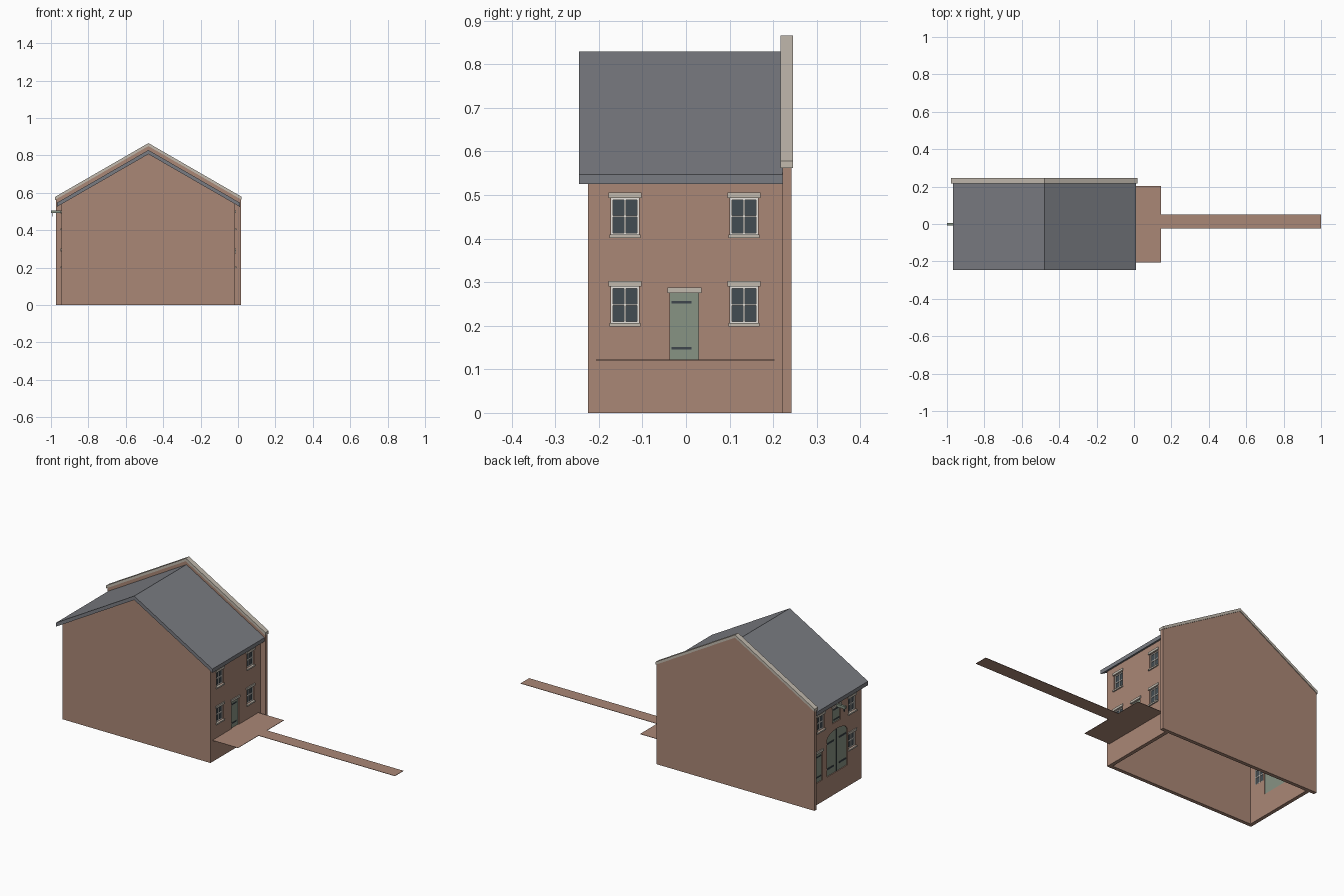
import bpy, bmesh, math

cube = bpy.data.objects.get("Cube")
if cube:
    bpy.data.objects.remove(cube, do_unlink=True)


def material(name, r, g, b):
    lin = [((c / 255 + 0.055) / 1.055) ** 2.4 for c in (r, g, b)] + [1]
    m = bpy.data.materials.new(name)
    m.use_nodes = True
    m.diffuse_color = lin
    m.node_tree.nodes["Principled BSDF"].inputs["Base Color"].default_value = lin
    return m


BRICK = material("brick", 170, 135, 118)
SLATE = material("roof slate", 122, 124, 130)
STONE = material("pale stone", 194, 186, 174)
GREEN = material("door green", 135, 147, 132)
GLASS = material("dark glass", 66, 76, 82)
IRON = material("dark iron", 62, 70, 76)
WHITE = material("frame white", 232, 229, 222)


def solids(name, profiles, axis, a, b, mat):
    """Extrude flat outlines from a to b along x (outline in y, z),
    y (outline in x, z) or z (outline in x, y)."""
    bm = bmesh.new()
    place = {"x": lambda p, t: (t, p[0], p[1]),
             "y": lambda p, t: (p[0], t, p[1]),
             "z": lambda p, t: (p[0], p[1], t)}[axis]
    for prof in profiles:
        lo = [bm.verts.new(place(p, a)) for p in prof]
        hi = [bm.verts.new(place(p, b)) for p in prof]
        bm.faces.new(lo)
        bm.faces.new(hi)
        for i in range(len(prof)):
            j = (i + 1) % len(prof)
            bm.faces.new((lo[i], lo[j], hi[j], hi[i]))
    bmesh.ops.recalc_face_normals(bm, faces=bm.faces)
    me = bpy.data.meshes.new(name)
    bm.to_mesh(me)
    bm.free()
    me.materials.append(mat)
    ob = bpy.data.objects.new(name, me)
    bpy.context.collection.objects.link(ob)
    return ob


def rect(u0, u1, v0, v1):
    return [(u0, v0), (u1, v0), (u1, v1), (u0, v1)]


MID, HALF, SLOPE, WALL = -0.479, 0.464, 0.576, 0.02
FRONT, BACK, FLOOR = -0.225, 0.222, 0.122


def gable(half, peak):
    low = peak - half * SLOPE
    return [(MID - half, 0), (MID + half, 0), (MID + half, low),
            (MID, peak), (MID - half, low)]


def chevron(half, peak, thick):
    low = peak - half * SLOPE
    return [(MID - half, low), (MID, peak), (MID + half, low),
            (MID + half, low - thick), (MID, peak - thick),
            (MID - half, low - thick)]


# Gable walls, roof and stone coping
solids("front_gable_wall", [gable(HALF, 0.809)], "y", FRONT, FRONT + WALL, BRICK)
solids("rear_gable_wall", [gable(0.495, 0.85)], "y", BACK, 0.242, BRICK)
solids("roof", [chevron(0.49, 0.829, 0.022)], "y", -0.245, BACK, SLATE)
solids("gable_coping", [chevron(0.499, 0.866, 0.016)], "y", 0.217, 0.246, STONE)

# Terrace and path
solids("terrace", [rect(-0.015, 0.145, -0.207, 0.203)], "z", FLOOR - 0.002, FLOOR, BRICK)
solids("path", [rect(0.145, 1.0, -0.024, 0.052)], "z", FLOOR - 0.002, FLOOR, BRICK)


class Facade:
    """A side wall with openings; depth is measured outward from its face."""

    def __init__(self, name, side):
        self.name, self.s = name, side
        self.x = MID + side * HALF
        self.holes = []

    def add(self, part, profiles, d0, d1, mat):
        return solids(f"{self.name}_{part}", profiles, "x",
                      self.x + self.s * d0, self.x + self.s * d1, mat)

    def lintel(self, part, y, half, z):
        self.add(part + "_lintel", [rect(y - half, y + half, z, z + 0.013)],
                 -0.012, 0.005, STONE)

    def window(self, part, y, z):
        w, h, e = 0.032, 0.084, 0.004
        l, r, t = y - w, y + w, z + h
        self.holes.append(rect(l, r, z, t))
        self.add(part + "_glass", [rect(l, r, z, t)], -0.013, -0.010, GLASS)
        m = z + h / 2
        bars = [rect(l, l + e, z, t), rect(r - e, r, z, t),
                rect(l, r, z, z + e), rect(l, r, t - e, t),
                rect(y - e / 2, y + e / 2, z, t),
                rect(l, r, m - e / 2, m + e / 2)]
        self.add(part + "_frame", bars, -0.017, -0.006, WHITE)
        self.lintel(part, y, 0.038, t)
        self.add(part + "_sill", [rect(y - 0.036, y + 0.036, z - 0.008, z)],
                 -0.012, 0.007, STONE)

    def door(self, part, y, z, half, height):
        shape = rect(y - half, y + half, z, z + height)
        self.holes.append(shape)
        self.add(part, [shape], -0.016, -0.005, GREEN)
        straps = [rect(y - half + 0.004, y + half * 0.5, k - 0.003, k + 0.003)
                  for k in (z + height * 0.17, z + height * 0.86)]
        self.add(part + "_hinges", straps, -0.005, -0.002, IRON)
        self.lintel(part, y, half + 0.006, z + height)

    def arched_doors(self, part, y, z, half, spring, top):
        arc = [(y + half * math.cos(a), spring + (top - spring) * math.sin(a))
               for a in (math.pi * i / 12 for i in range(13))]
        shape = [(y - half, z), (y + half, z)] + arc
        self.holes.append(shape)
        self.add(part, [shape], -0.016, -0.005, GREEN)
        straps = [rect(*sorted((y + s * (half - 0.004), y + s * 0.025)),
                       k - 0.004, k + 0.004)
                  for s in (-1, 1) for k in (z + 0.04, spring - 0.02)]
        straps.append(rect(y - 0.001, y + 0.001, z, top))
        self.add(part + "_hinges", straps, -0.005, -0.002, IRON)

    def build_wall(self):
        inner = self.x - self.s * WALL
        top = 0.809 - HALF * SLOPE
        outline = [(self.x, 0), (inner, 0), (inner, top + WALL * SLOPE), (self.x, top)]
        wall = solids(self.name + "_wall", [outline], "y", FRONT + WALL, BACK, BRICK)
        cutter = self.add("cutter", self.holes, -0.05, 0.05, BRICK)
        mod = wall.modifiers.new("openings", "BOOLEAN")
        mod.operation, mod.solver, mod.object = "DIFFERENCE", "EXACT", cutter
        bpy.context.view_layer.objects.active = wall
        bpy.ops.object.modifier_apply(modifier=mod.name)
        bpy.data.objects.remove(cutter, do_unlink=True)


LOW, HIGH = 0.206, 0.409

# Garden side with four windows and a door
garden = Facade("left", 1)
for tag, y in (("front", -0.140), ("rear", 0.133)):
    garden.window(f"lower_{tag}_window", y, LOW)
    garden.window(f"upper_{tag}_window", y, HIGH)
garden.door("house_door", -0.004, FLOOR, 0.033, 0.153)
garden.build_wall()

# Street side with arched doors, loft hatch, side door and windows
street = Facade("right", -1)
street.window("lower_front_window", -0.140, LOW)
street.window("upper_front_window", -0.140, HIGH)
street.window("upper_rear_window", 0.140, HIGH)
street.door("side_door", 0.160, FLOOR, 0.033, 0.165)
street.door("loft_hatch", 0.0, HIGH - 0.004, 0.036, 0.084)
street.arched_doors("cart_doors", -0.005, FLOOR, 0.092, 0.325, 0.365)
street.build_wall()

# Hoist beam and hook above the loft hatch
street.add("hoist_beam", [rect(-0.007, 0.006, 0.492, 0.507)], -0.01, 0.057, GREEN)
street.add("hoist_hook", [rect(-0.003, 0.002, 0.474, 0.492)], 0.045, 0.050, IRON)
